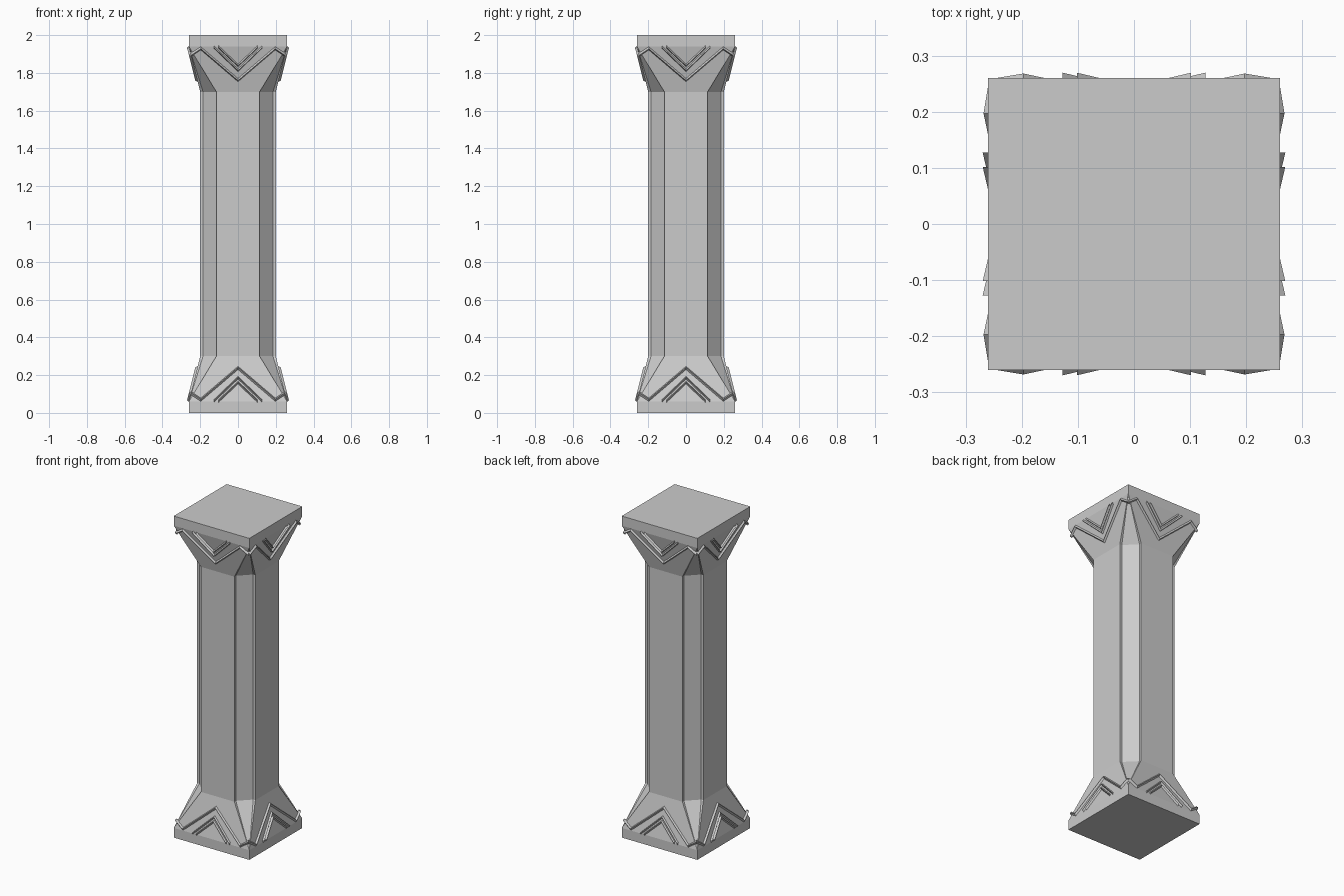
import bpy, bmesh
from mathutils import Matrix, Vector
from math import pi

if "Cube" in bpy.data.objects:
    bpy.data.objects.remove(bpy.data.objects["Cube"])

HALF, FLAT, STEP, PLATE = 0.20, 0.115, 0.185, 0.26
Z_PLATE, Z_FLARE, H = 0.06, 0.30, 2.0


def finish(bm, name):
    bmesh.ops.remove_doubles(bm, verts=bm.verts, dist=1e-5)
    bmesh.ops.recalc_face_normals(bm, faces=bm.faces)
    me = bpy.data.meshes.new(name)
    bm.to_mesh(me)
    bm.free()
    ob = bpy.data.objects.new(name, me)
    bpy.context.collection.objects.link(ob)
    return ob


def plate(name, z0, z1):
    bm = bmesh.new()
    bmesh.ops.create_cube(bm, size=1)
    bmesh.ops.scale(bm, vec=(2 * PLATE, 2 * PLATE, z1 - z0), verts=bm.verts)
    bmesh.ops.translate(bm, vec=(0, 0, (z0 + z1) / 2), verts=bm.verts)
    return finish(bm, name)


def ring(bm, corner, z):
    # one quarter of the outline, rotated round the four corners
    verts = []
    for k in range(4):
        rot = Matrix.Rotation(k * pi / 2, 3, 'Z')
        verts += [bm.verts.new(rot @ Vector((x, y, z))) for x, y in corner]
    return verts


def column():
    shaft = [(HALF, FLAT), (STEP, FLAT), (FLAT, STEP), (FLAT, HALF)]
    square = [(PLATE, PLATE)] * 4
    bm = bmesh.new()
    rings = [ring(bm, c, z) for c, z in ((square, Z_PLATE), (shaft, Z_FLARE),
                                         (shaft, H - Z_FLARE), (square, H - Z_PLATE))]
    for a, b in zip(rings, rings[1:]):
        for i in range(16):
            j = (i + 1) % 16
            bm.faces.new((a[i], a[j], b[j], b[i]))
    bm.faces.new(rings[0])
    bm.faces.new(rings[-1])
    return finish(bm, "column_shaft")


def flare_point(u, z, lift):
    slope = (PLATE - HALF) / (Z_FLARE - Z_PLATE)
    n = Vector((0, -1, slope)).normalized()
    return Vector((u, -(HALF + slope * (Z_FLARE - z)), z)) + n * lift


def ridge(bm, path, half, lift, mat):
    # triangular moulding following a zigzag on the sloping face
    secs = []
    for u, z in path:
        pts = [flare_point(u, z - half, -0.003), flare_point(u, z, lift),
               flare_point(u, z + half, -0.003)]
        secs.append([bm.verts.new(mat @ p) for p in pts])
    for a, b in zip(secs, secs[1:]):
        for i in range(3):
            j = (i + 1) % 3
            bm.faces.new((a[i], a[j], b[j], b[i]))
    bm.faces.new(secs[0])
    bm.faces.new(secs[-1])


def chevrons(name, flip):
    outer = [(0.25, 0.105), (0.197, 0.07), (0, 0.238)]
    mid = [(0.127, 0.064), (0, 0.186)]
    inner = [(0.102, 0.064), (0, 0.16)]
    bm = bmesh.new()
    mirror = Matrix.Identity(4)
    if flip:
        mirror = Matrix.Translation((0, 0, H)) @ Matrix.Diagonal((1, 1, -1, 1))
    for k in range(4):
        mat = Matrix.Rotation(k * pi / 2, 4, 'Z') @ mirror
        for half_path, w in ((outer, 0.011), (mid, 0.009), (inner, 0.009)):
            path = [(-u, z) for u, z in half_path] + half_path[-2::-1]
            ridge(bm, path, w, 0.011, mat)
    return finish(bm, name)


# square slabs at foot and head
plate("base_plate", 0, Z_PLATE)
plate("top_plate", H - Z_PLATE, H)
# shaft with recessed chamfers, flaring to both slabs
column()
# raised zigzag mouldings
chevrons("base_chevrons", False)
chevrons("capital_chevrons", True)
